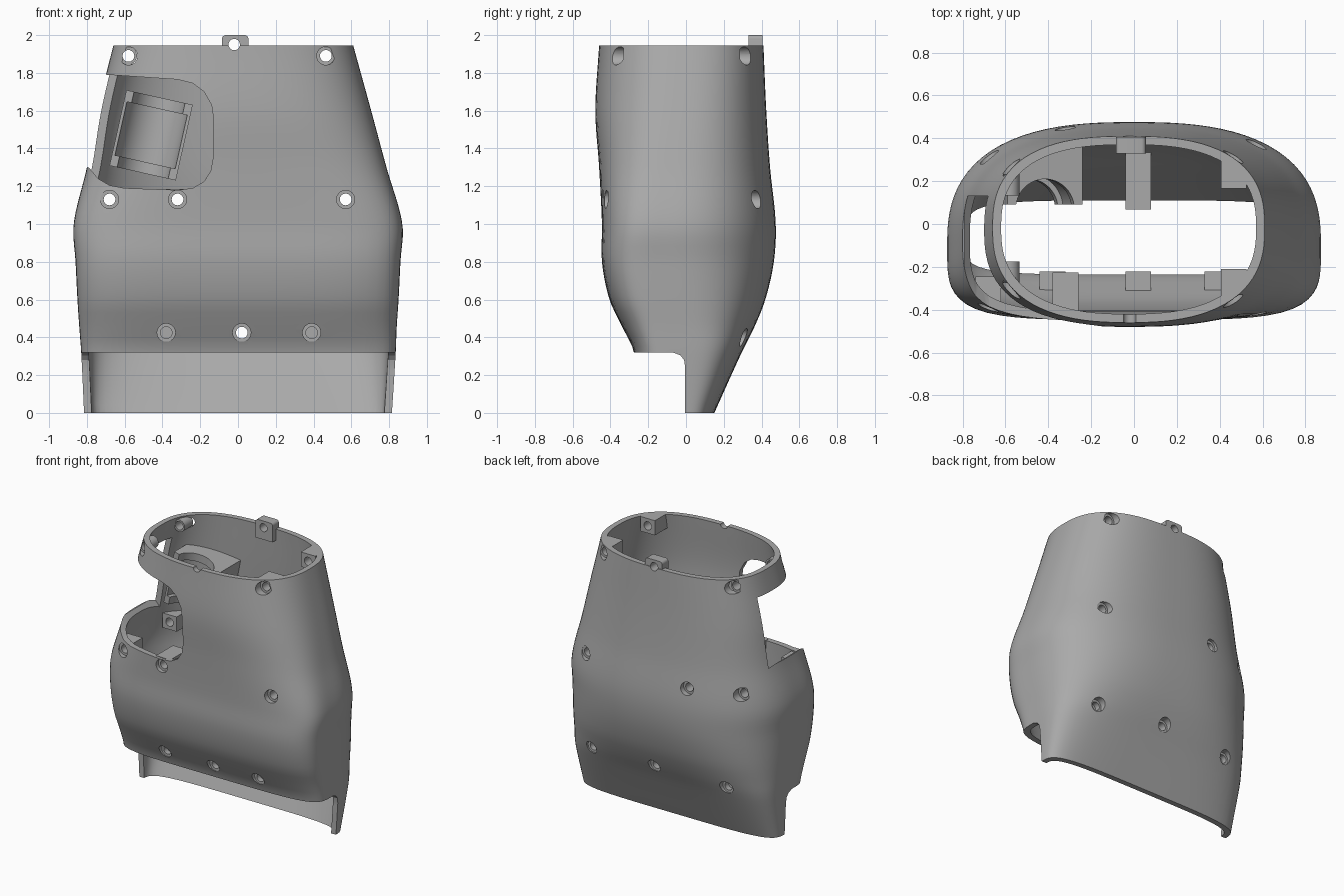
import bpy, bmesh, math
from mathutils import Matrix, Vector

if "Cube" in bpy.data.objects:
    bpy.data.objects.remove(bpy.data.objects["Cube"])

GREY = bpy.data.materials.new("plain_grey")
GREY.use_nodes = True
GREY.diffuse_color = (0.4, 0.4, 0.4, 1)
GREY.node_tree.nodes["Principled BSDF"].inputs["Base Color"].default_value = (0.4, 0.4, 0.4, 1)

# Body sections: z, right x, left x, front y, back y, middle y, front and back squareness
SECTIONS = [
    (0.00, -.815, .815, -.25, .15, -.04, 5, 4.5),
    (0.32, -.83, .835, -.275, .295, -.05, 5, 4),
    (0.45, -.84, .84, -.335, .36, -.07, 4.5, 3.4),
    (0.60, -.85, .85, -.405, .42, -.09, 4.5, 3),
    (0.80, -.86, .86, -.445, .465, -.10, 4.5, 2.7),
    (1.00, -.87, .87, -.445, .475, -.10, 4, 2.6),
    (1.30, -.80, .786, -.46, .445, -.07, 3.2, 2.6),
    (1.60, -.745, .705, -.48, .425, -.04, 2.7, 2.6),
    (1.945, -.66, .61, -.46, .41, -.02, 2.5, 2.6),
]
TOP = SECTIONS[-1][0]


def section(z):
    """Smoothly interpolated section values at a height."""
    last = len(SECTIONS) - 2
    i = max([k for k in range(last + 1) if SECTIONS[k][0] <= z], default=0)
    a, b = SECTIONS[i], SECTIONS[i + 1]
    p, q = SECTIONS[max(i - 1, 0)], SECTIONS[min(i + 2, last + 1)]
    h = b[0] - a[0]
    t = (z - a[0]) / h
    if t < 0 or t > 1:
        return [u + (v - u) * t for u, v in zip(a, b)][1:]
    out = []
    for k in range(1, len(a)):
        m0 = (b[k] - p[k]) / (b[0] - p[0]) * h
        m1 = (q[k] - a[k]) / (q[0] - a[0]) * h
        out.append((2*t**3 - 3*t*t + 1) * a[k] + (t**3 - 2*t*t + t) * m0
                   + (3*t*t - 2*t**3) * b[k] + (t**3 - t*t) * m1)
    return out


def wall_y(x, z, side):
    xl, xr, yf, yb, yc, nf, nb = section(z)
    n, reach = (nb, yb - yc) if side > 0 else (nf, yf - yc)
    a = min(abs(x - (xl + xr) / 2) / ((xr - xl) / 2), 1)
    return yc + reach * (1 - a**n) ** (1 / n)


def make(name, bm):
    bmesh.ops.recalc_face_normals(bm, faces=bm.faces)
    mesh = bpy.data.meshes.new(name)
    bm.to_mesh(mesh)
    bm.free()
    mesh.materials.append(GREY)
    obj = bpy.data.objects.new(name, mesh)
    bpy.context.collection.objects.link(obj)
    return obj


def loft(name, inset, z0, z1, rings=44, sides=96):
    bm = bmesh.new()
    loops = []
    for r in range(rings + 1):
        z = z0 + (z1 - z0) * r / rings
        xl, xr, yf, yb, yc, nf, nb = section(z)
        loop = []
        for s in range(sides):
            c, d = math.cos(math.tau * s / sides), math.sin(math.tau * s / sides)
            n, reach = (nb, yb - yc) if d >= 0 else (nf, yc - yf)
            k = (abs(c)**n + abs(d)**n) ** (-1 / n)
            loop.append(bm.verts.new(((xl + xr) / 2 + ((xr - xl) / 2 - inset) * c * k,
                                      yc + (reach - inset) * d * k, z)))
        loops.append(loop)
    for lo, hi in zip(loops, loops[1:]):
        for s in range(sides):
            t = (s + 1) % sides
            bm.faces.new((lo[s], lo[t], hi[t], hi[s]))
    bm.faces.new(loops[0])
    bm.faces.new(loops[-1])
    return make(name, bm)


def prism(name, points, step):
    bm = bmesh.new()
    face = bm.faces.new([bm.verts.new(p) for p in points])
    ext = bmesh.ops.extrude_face_region(bm, geom=[face])
    moved = [v for v in ext["geom"] if isinstance(v, bmesh.types.BMVert)]
    bmesh.ops.translate(bm, verts=moved, vec=step)
    return make(name, bm)


def add_box(bm, low, high):
    low, high = Vector(low), Vector(high)
    bmesh.ops.create_cube(bm, size=1, matrix=Matrix.Translation((low + high) / 2)
                          @ Matrix.Diagonal((*(high - low), 1)))


def add_rod(bm, centre, radius, length, axis="Y", segments=32):
    turn = Matrix.Rotation(math.pi / 2, 4, "X") if axis == "Y" else Matrix()
    bmesh.ops.create_cone(bm, cap_ends=True, segments=segments, radius1=radius, radius2=radius,
                          depth=length, matrix=Matrix.Translation(centre) @ turn)


def boolean(obj, tool, operation="DIFFERENCE"):
    mod = obj.modifiers.new("cut", "BOOLEAN")
    mod.solver, mod.operation, mod.object = "EXACT", operation, tool
    bpy.context.view_layer.update()
    graph = bpy.context.evaluated_depsgraph_get()
    mesh = bpy.data.meshes.new_from_object(obj.evaluated_get(graph))
    obj.modifiers.clear()
    obj.data = mesh


# Hollow body shell
shell = loft("body_shell", 0, 0, TOP)
cavity = loft("cavity_cutter", .04, -.05, TOP + .05)
core = loft("core_cutter", .02, 0, TOP)
boolean(shell, cavity)

# Side window and open lower front
window_xz = [(-1.1, 1.80), (-.69, 1.79), (-.32, 1.765), (-.24, 1.745), (-.18, 1.70), (-.14, 1.63),
             (-.13, 1.56), (-.13, 1.36), (-.145, 1.28), (-.18, 1.225), (-.24, 1.19), (-.32, 1.18),
             (-.6, 1.19), (-.68, 1.205), (-.74, 1.24), (-.79, 1.30), (-1.1, 1.32)]
window = prism("window_cutter", [(x, -.7, z) for x, z in window_xz], (0, .83, 0))
step_yz = [(-1, -.1), (-1, .32), (-.07, .32), (-.03, .305), (-.01, .28), (-.004, .24), (-.004, -.1)]
step = prism("lower_front_cutter", [(-1.2, y, z) for y, z in step_yz], (2.4, 0, 0))
boolean(shell, window)
boolean(shell, step)

# Screw holes: x, z, side (-1 front, 1 back), boss depth, goes right through
SCREWS = [(-.38, .425, -1, .10, False), (.39, .425, -1, .10, False), (.02, .425, -1, .10, True),
          (-.55, .40, 1, .12, False), (.57, .40, 1, .12, False), (.02, .425, 1, .28, True)]
for side in (-1, 1):
    SCREWS += [(-.58, 1.89, side, .13, True), (.465, 1.89, side, .15, True),
               (-.68, 1.13, side, .15, True), (-.32, 1.13, side, .22, True),
               (.57, 1.13, side, .18, True)]

boss_bm, bore_bm, shaft_bm = bmesh.new(), bmesh.new(), bmesh.new()
for x, z, side, depth, through in SCREWS:
    y = wall_y(x, z, side)
    inner = y - side * depth
    if x == -.58:
        add_rod(boss_bm, (x, (inner + side * .6) / 2, z), .045, abs(side * .6 - inner))
    else:
        ends = sorted((inner, side * .6))
        add_box(boss_bm, (x - .06, ends[0], z - .055), (x + .06, ends[1], z + .055))
    seat = y - side * .03
    add_rod(bore_bm, (x, (seat + side * .7) / 2, z), .048, abs(side * .7 - seat))
    stop = inner - side * .03 if through else y - side * .07
    add_rod(shaft_bm, (x, (stop + side * .7) / 2, z), .031, abs(side * .7 - stop))
# Hole through the top tab and the notch in the front rim
add_rod(shaft_bm, (-.02, 0, 1.95), .03, 1.4)

bosses = make("screw_bosses", boss_bm)
bores = make("bore_cutter", bore_bm)
shafts = make("shaft_cutter", shaft_bm)
boolean(bosses, core, "INTERSECT")

# Mounting tab on the back rim
tab_bm = bmesh.new()
add_box(tab_bm, (-.085, .33, 1.86), (.055, .405, 2.0))
edges = [e for e in tab_bm.edges if all(v.co.z > 1.99 for v in e.verts)
         and abs(e.verts[0].co.x - e.verts[1].co.x) < .01]
bmesh.ops.bevel(tab_bm, geom=edges, offset=.02, segments=4, affect="EDGES", profile=.5)
tab = make("top_tab", tab_bm)

for part in (shell, bosses, tab):
    boolean(part, bores)
    boolean(part, shafts)

# Tilted cradle on the inside of the back wall
tilt = Matrix.Translation((-.46, 0, 1.47)) @ Matrix.Rotation(.22, 4, "Y")
cradle_bm, groove_bm, recess_bm = bmesh.new(), bmesh.new(), bmesh.new()
add_box(cradle_bm, (-.18, .09, -.205), (.18, .5, .205))
add_rod(groove_bm, (0, .07, 0), .14, .6, "Z", 48)
add_rod(recess_bm, (0, .07, 0), .165, .29, "Z", 48)
for bm in (cradle_bm, groove_bm, recess_bm):
    bm.transform(tilt)
cradle = make("inner_cradle", cradle_bm)
groove = make("groove_cutter", groove_bm)
recess = make("recess_cutter", recess_bm)
boolean(cradle, groove)
boolean(cradle, recess)
boolean(cradle, core, "INTERSECT")

# Remove cutters and shade the finished parts
for tool in (cavity, core, window, step, bores, shafts, groove, recess):
    bpy.data.objects.remove(tool)
bpy.ops.object.select_all(action="DESELECT")
for part in (shell, bosses, tab, cradle):
    part.select_set(True)
bpy.context.view_layer.objects.active = shell
bpy.ops.object.shade_smooth_by_angle(angle=math.radians(30))
